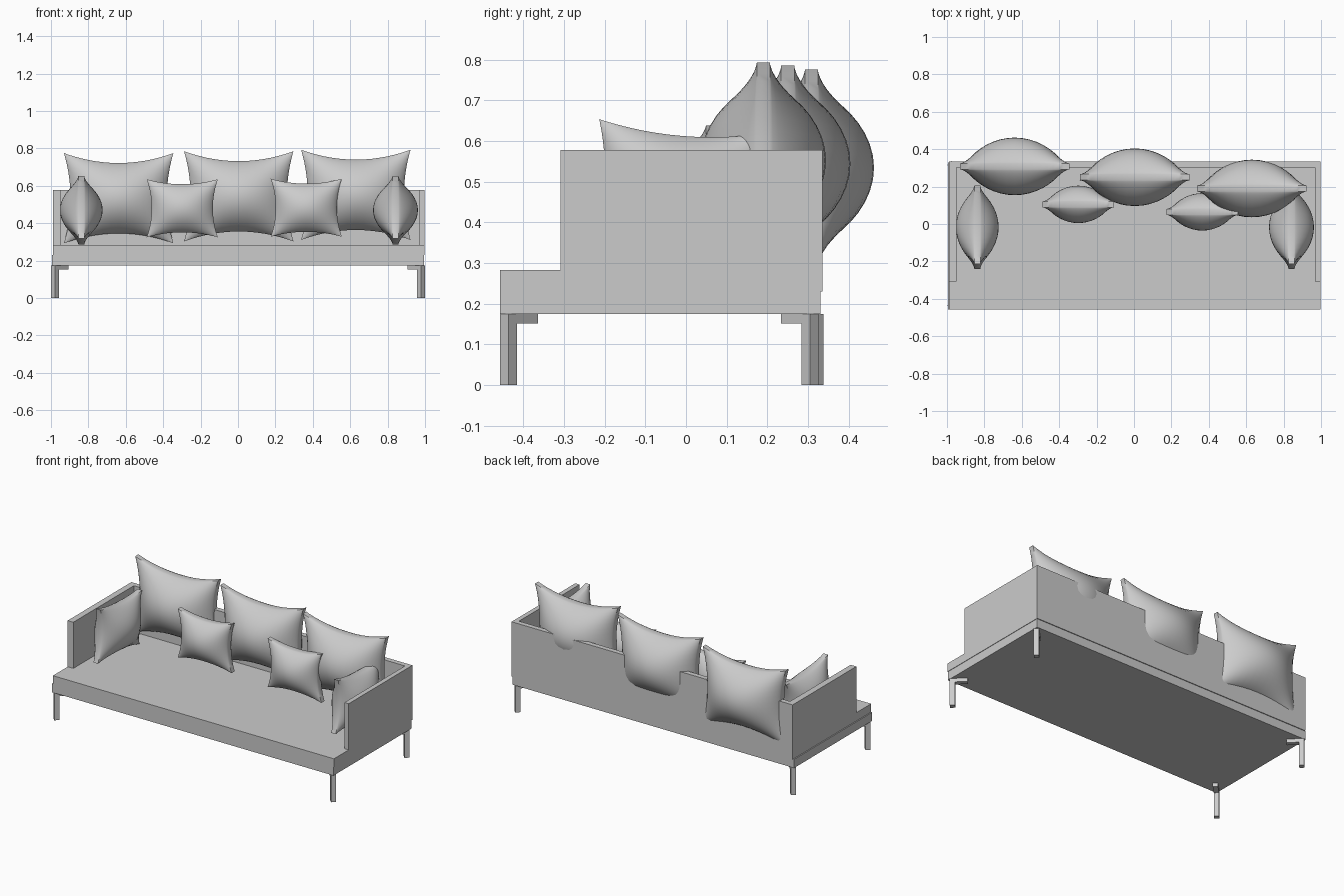
import bpy, bmesh
from math import sin, pi, radians
from mathutils import Matrix

if "Cube" in bpy.data.objects:
    bpy.data.objects.remove(bpy.data.objects["Cube"])


def add_object(name, bm):
    mesh = bpy.data.meshes.new(name)
    bm.to_mesh(mesh)
    bm.free()
    obj = bpy.data.objects.new(name, mesh)
    bpy.context.collection.objects.link(obj)
    return obj


def box_into(bm, lo, hi):
    size = [b - a for a, b in zip(lo, hi)]
    mid = [(a + b) / 2 for a, b in zip(lo, hi)]
    bmesh.ops.create_cube(bm, size=1, matrix=Matrix.Translation(mid) @ Matrix.Diagonal((*size, 1)))


def box(name, lo, hi):
    bm = bmesh.new()
    box_into(bm, lo, hi)
    return add_object(name, bm)


def leg(name, x, y, angle):
    """Square post with a short bar under the seat, turned toward the middle."""
    bm = bmesh.new()
    s = 0.015
    box_into(bm, (-s, -s, 0), (s, s, 0.175))
    box_into(bm, (s, -s, 0.152), (0.087, s, 0.175))
    obj = add_object(name, bm)
    obj.location = (x, y, 0)
    obj.rotation_euler = (0, 0, radians(angle))


def pillow(name, centre, size, pinch, rot=(0, 0, 0)):
    """Stuffed cushion with pinched sides, standing in the local xz plane."""
    w, t, h = (d / 2 for d in size)
    edge, n = 0.016, 20
    bm = bmesh.new()
    for side in (-1, 1):
        grid = bmesh.ops.create_grid(bm, x_segments=n, y_segments=n, size=1)
        for v in grid["verts"]:
            a, b = sin(v.co.x * pi / 2), sin(v.co.y * pi / 2)
            fa, fb = max(0, 1 - a * a), max(0, 1 - b * b)
            v.co = (w * a * (1 - pinch[0] * fb),
                    side * (edge + (t - edge) * (fa * fb) ** 0.78),
                    h * b * (1 - pinch[1] * fa))
    # seam strip between the two faces
    bmesh.ops.bridge_loops(bm, edges=[e for e in bm.edges if e.is_boundary])
    bmesh.ops.recalc_face_normals(bm, faces=bm.faces)
    obj = add_object(name, bm)
    obj.location = centre
    obj.rotation_euler = [radians(r) for r in rot]
    bpy.ops.object.select_all(action='DESELECT')
    obj.select_set(True)
    bpy.context.view_layer.objects.active = obj
    bpy.ops.object.shade_smooth_by_angle(angle=radians(40))


# seat: base frame and the slab on top
box("base_frame", (-0.995, -0.457, 0.175), (0.995, 0.330, 0.230))
box("seat_slab", (-0.988, -0.457, 0.230), (0.998, 0.335, 0.283))

# arms and back panel
box("left_arm", (-0.988, -0.308, 0.283), (-0.948, 0.335, 0.578))
box("right_arm", (0.968, -0.308, 0.283), (0.998, 0.335, 0.578))
box("back_panel", (-0.948, 0.303, 0.283), (0.968, 0.335, 0.578))

# legs
leg("front_left_leg", -0.978, -0.436, 45)
leg("front_right_leg", 0.978, -0.436, 135)
leg("back_right_leg", 0.978, 0.305, 225)
leg("back_left_leg", -0.978, 0.316, 315)

# large back cushions
for i, (x, y, z) in enumerate([(-0.638, 0.308, 0.534), (0.004, 0.25, 0.544), (0.63, 0.19, 0.552)]):
    pillow(f"back_cushion_{i + 1}", (x, y, z), (0.585, 0.308, 0.482), (0.12, 0.22))

# small throw cushions
for i, (x, y, z) in enumerate([(-0.298, 0.105, 0.48), (0.365, 0.065, 0.483)]):
    pillow(f"small_cushion_{i + 1}", (x, y, z), (0.38, 0.2, 0.31), (0.14, 0.17))

# side cushions against the arms, tipped slightly
for name, x, t, turn in (("left", -0.838, 0.228, 90), ("right", 0.842, 0.24, 90)):
    pillow(f"{name}_side_cushion", (x, -0.017, 0.47), (0.42, t, 0.335), (0.12, 0.15), (0, 4.5, turn))
